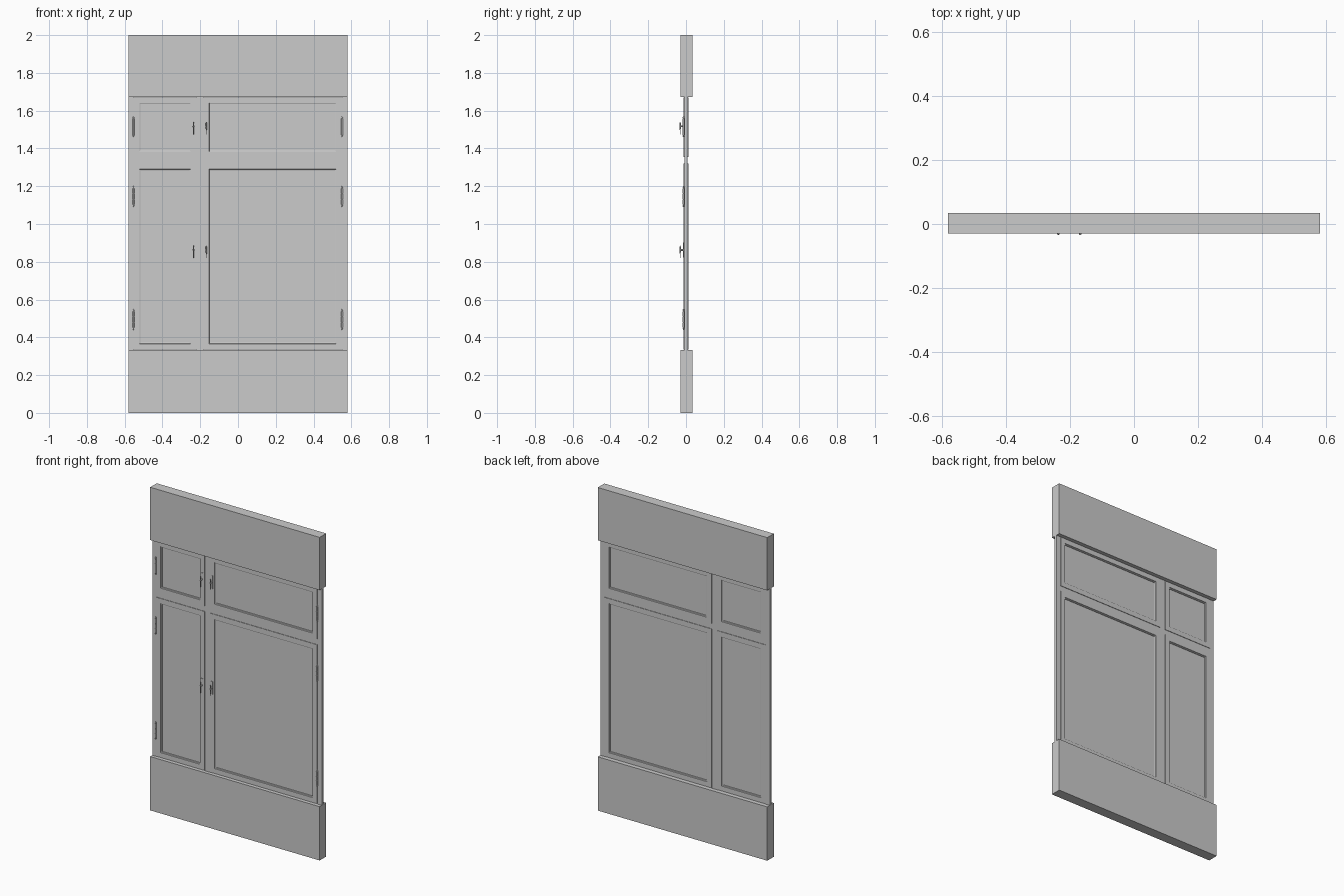
import bpy, bmesh, math
from mathutils import Vector

if "Cube" in bpy.data.objects:
    bpy.data.objects.remove(bpy.data.objects["Cube"])


def finish(name, bm):
    bmesh.ops.recalc_face_normals(bm, faces=bm.faces)
    me = bpy.data.meshes.new(name)
    bm.to_mesh(me)
    bm.free()
    ob = bpy.data.objects.new(name, me)
    bpy.context.collection.objects.link(ob)
    return ob


def add_box(bm, x0, x1, y0, y1, z0, z1):
    vs = bmesh.ops.create_cube(bm, size=1)["verts"]
    for v in vs:
        v.co = Vector(((x0 + x1) / 2 + v.co.x * (x1 - x0),
                       (y0 + y1) / 2 + v.co.y * (y1 - y0),
                       (z0 + z1) / 2 + v.co.z * (z1 - z0)))


def box(name, *dims):
    bm = bmesh.new()
    add_box(bm, *dims)
    return finish(name, bm)


def add_cyl(bm, centre, r1, r2, depth, axis="Z"):
    vs = bmesh.ops.create_cone(bm, cap_ends=True, segments=12, radius1=r1,
                               radius2=r2, depth=depth)["verts"]
    for v in vs:
        if axis == "Y":
            v.co = Vector((v.co.x, -v.co.z, v.co.y))
        v.co += Vector(centre)


def smooth(ob):
    for p in ob.data.polygons:
        p.use_smooth = len(p.vertices) == 4 and p.area < 0.0005
    ob.data.set_sharp_from_angle(angle=math.radians(35))


# moulded rectangular sash: one section swept round the opening
SECTION = [(0, -.012), (.03, -.012), (.031, -.009), (.036, -.007),
           (.036, .007), (.031, .009), (.03, .012), (0, .012)]


def sash(name, x0, x1, z0, z1):
    bm = bmesh.new()
    loops = [[bm.verts.new(p) for p in ((x0 + d, y, z0 + d), (x1 - d, y, z0 + d),
                                        (x1 - d, y, z1 - d), (x0 + d, y, z1 - d))]
             for d, y in SECTION]
    for a, b in zip(loops, loops[1:] + loops[:1]):
        for i in range(4):
            j = (i + 1) % 4
            bm.faces.new((a[i], a[j], b[j], b[i]))
    finish(name + "_sash", bm)
    box(name + "_pane", x0 + .034, x1 - .034, -.003, .003, z0 + .034, z1 - .034)


# turning latch: base plate, spindle, hanging grip and knob
def latch(name, x, z):
    bm = bmesh.new()
    add_box(bm, x - .006, x + .006, -.016, -.011, z - .040, z + .040)
    add_cyl(bm, (x, -.023, z), .005, .004, .018, "Y")
    add_cyl(bm, (x, -.0305, z - .014), .002, .0034, .058)
    add_cyl(bm, (x, -.0305, z + .019), .0034, .002, .008)
    smooth(finish(name, bm))


# hinge: knuckles on a pin with end caps
def hinge(name, x, z):
    bm = bmesh.new()
    add_cyl(bm, (x, -.014, z), .003, .003, .098)
    for i in (-1, 0, 1):
        add_cyl(bm, (x, -.014, z + i * .029), .0052, .0052, .027)
    for s in (-1, 1):
        add_cyl(bm, (x, -.014, z + s * .051), .0045 if s > 0 else .002,
                .002 if s > 0 else .0045, .008)
    smooth(finish(name, bm))


# wall sections below and above the window
box("lower_wall", -.58, .58, -.03, .034, 0, .333)
box("upper_wall", -.58, .58, -.03, .034, 1.673, 2)

# fixed frame
box("left_jamb", -.58, -.552, -.009, .009, .333, 1.673)
box("right_jamb", .55, .58, -.009, .009, .333, 1.673)
box("mullion", -.221, -.183, -.009, .009, .333, 1.673)
box("left_transom", -.552, -.221, -.009, .009, 1.32, 1.354)
box("right_transom", -.183, .55, -.009, .009, 1.32, 1.354)

# opening sashes with their fittings
for side, x0, x1, xl, xh in (("left", -.552, -.221, -.236, -.553),
                             ("right", -.183, .55, -.168, .551)):
    for row, z0, z1, zl, hinges in (("lower", .336, 1.32, .862, (.495, 1.145)),
                                    ("upper", 1.354, 1.671, 1.517, (1.515,))):
        name = f"{row}_{side}"
        sash(name, x0, x1, z0, z1)
        latch(name + "_latch", xl, zl)
        for n, zh in enumerate(hinges):
            hinge(f"{name}_hinge_{n + 1}", xh, zh)
